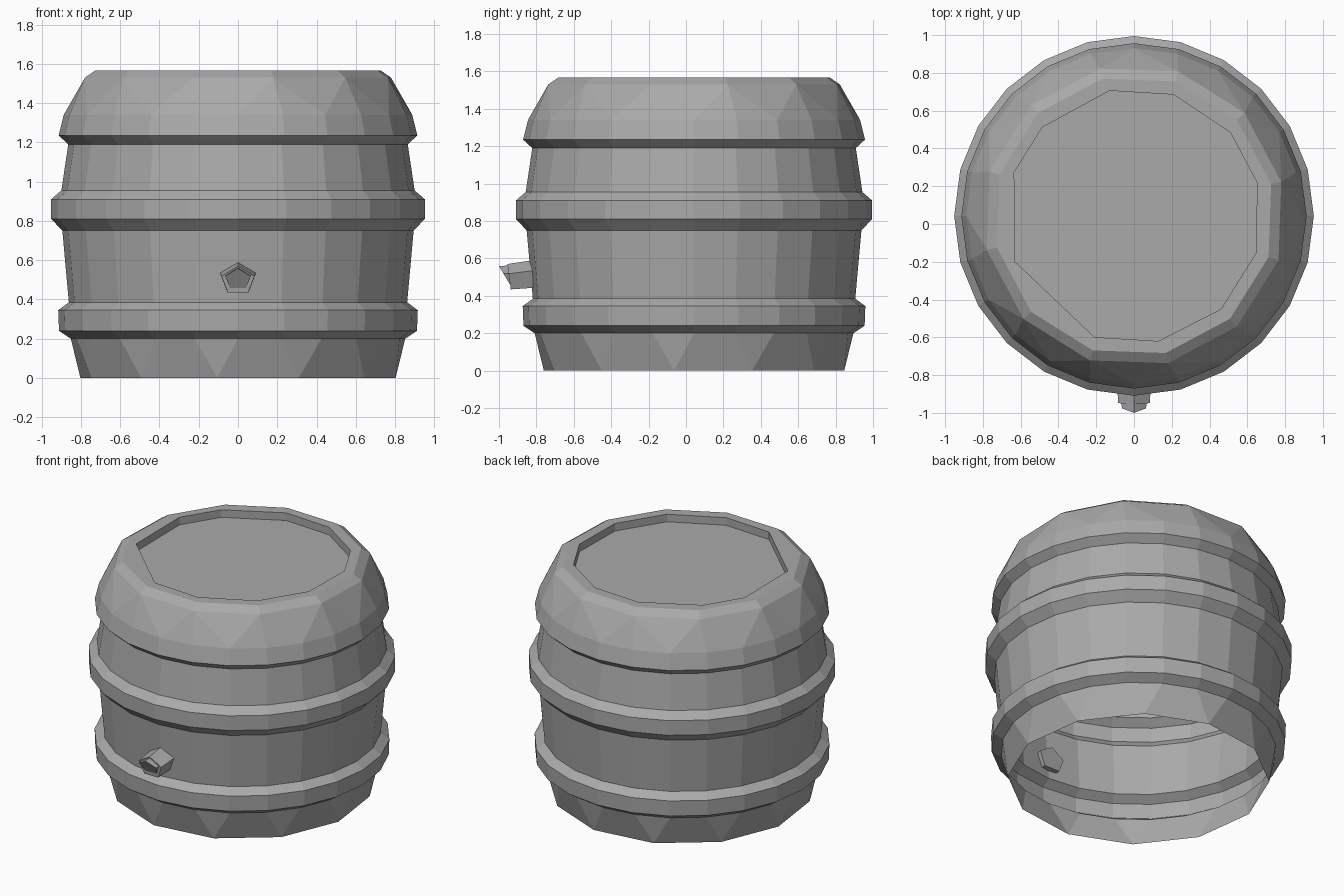
import bpy, bmesh
from math import sin, cos, tau, radians
from mathutils import Vector

cube = bpy.data.objects.get("Cube")
if cube:
    bpy.data.objects.remove(cube, do_unlink=True)

grey = bpy.data.materials.new("plain_grey")
grey.use_nodes = True
tone = (0.4, 0.4, 0.4, 1)
grey.diffuse_color = tone
grey.node_tree.nodes["Principled BSDF"].inputs["Base Color"].default_value = tone

CENTRE_Y = 0.043


def finish(bm, name):
    bmesh.ops.recalc_face_normals(bm, faces=bm.faces)
    mesh = bpy.data.meshes.new(name)
    bm.to_mesh(mesh)
    bm.free()
    mesh.materials.append(grey)
    obj = bpy.data.objects.new(name, mesh)
    bpy.context.collection.objects.link(obj)
    return obj


def even(count, phase=0):
    return [(360 * i / count + phase) for i in range(count)]


def ring(bm, angles, radius, z):
    """Horizontal ring; angles run clockwise from the back."""
    return [(a, bm.verts.new((radius * sin(radians(a)),
                              CENTRE_Y + radius * cos(radians(a)), z))) for a in angles]


def zip_rings(bm, a, b):
    """Join two rings: quads when the counts match, otherwise a strip of triangles."""
    n, m = len(a), len(b)
    if n == m:
        for i in range(n):
            j = (i + 1) % n
            bm.faces.new((a[i][1], a[j][1], b[j][1], b[i][1]))
        return

    def angle(r, i):
        return r[i % len(r)][0] + 360 * (i // len(r))

    i = j = 0
    while i < n or j < m:
        step_a = j >= m or (i < n and angle(a, i) + angle(a, i + 1) <= angle(b, j) + angle(b, j + 1))
        va, vb = a[i % n][1], b[j % m][1]
        if step_a:
            i += 1
            bm.faces.new((va, a[i % n][1], vb))
        else:
            j += 1
            bm.faces.new((va, b[j % m][1], vb))


# Barrel shell: open bottom, three raised hoops, rounded shoulder, sunken lid
staves = even(24)
foot = even(12, 7.5)
shoulder = even(12, 17)
mouth = [18, 49, 75, 107, 137, 169, 198, 249, 290, 314, 349]
profile = [
    (foot, 0.81, 0.0),
    (staves, 0.852, 0.2), (staves, 0.912, 0.24), (staves, 0.916, 0.345), (staves, 0.862, 0.385),
    (staves, 0.895, 0.75), (staves, 0.952, 0.81), (staves, 0.952, 0.91), (staves, 0.9, 0.955),
    (staves, 0.865, 1.19), (staves, 0.914, 1.235), (staves, 0.888, 1.34),
    (shoulder, 0.8, 1.53), (shoulder, 0.745, 1.567),
    (mouth, 0.675, 1.567), (mouth, 0.675, 1.515),
]
bm = bmesh.new()
rings = [ring(bm, *p) for p in profile]
for lower, upper in zip(rings, rings[1:]):
    zip_rings(bm, lower, upper)
bm.faces.new([v for _, v in rings[-1]])
finish(bm, "barrel_shell")


# Spout: two five-sided plugs, the smaller one cut off at a slant
def plug(name, r_back, r_front, y_back, y_front, z_back, z_front, slant):
    bm = bmesh.new()
    ends = []
    for r, y, z, s in ((r_back, y_back, z_back, 0), (r_front, y_front, z_front, slant)):
        ends.append([bm.verts.new(Vector((r * sin(tau * k / 5), y - s * cos(tau * k / 5),
                                          z + r * 0.85 * cos(tau * k / 5)))) for k in range(5)])
    for k in range(5):
        n = (k + 1) % 5
        bm.faces.new((ends[0][k], ends[0][n], ends[1][n], ends[1][k]))
    for end in ends:
        bm.faces.new(end)
    finish(bm, name)


plug("spout_collar", 0.098, 0.088, -0.79, -0.945, 0.512, 0.495, 0.01)
plug("spout_nozzle", 0.07, 0.068, -0.88, -0.965, 0.51, 0.5, 0.035)
